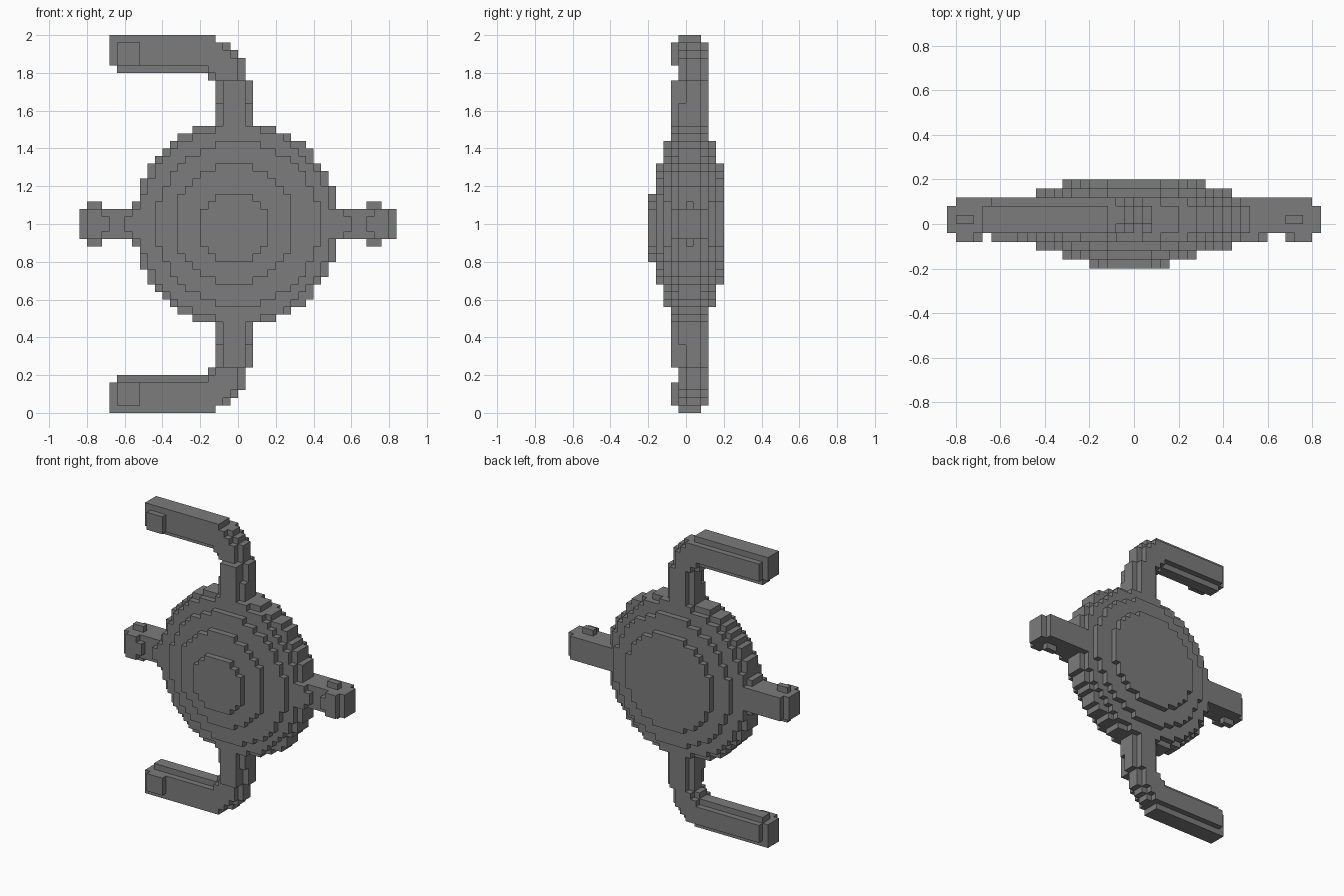
import bpy, bmesh
from itertools import product
from mathutils import Vector

UNIT = 0.04          # edge of one cube cell
claimed = set()      # cells already used by another part

cube = bpy.data.objects.get("Cube")
if cube:
    bpy.data.objects.remove(cube, do_unlink=True)

grey = bpy.data.materials.new("stone grey")
grey.use_nodes = True
colour = (0.2, 0.2, 0.2, 1)
grey.diffuse_color = colour
grey.node_tree.nodes["Principled BSDF"].inputs["Base Color"].default_value = colour


def box(x, y, z):
    """Cells inside three half-open integer ranges."""
    return set(product(range(*x), range(*y), range(*z)))


def disc(radius, y, cx=0.0, cz=1.0):
    """Cells of a round slab facing the front."""
    return {(i, j, k) for i, j, k in box((-15, 15), y, (10, 40))
            if ((i + .5) * UNIT - cx) ** 2 + ((k + .5) * UNIT - cz) ** 2 <= radius ** 2}


def flip(cells):
    """Mirror cells from the top half to the bottom half."""
    return {(i, j, 49 - k) for i, j, k in cells}


def build(name, cells):
    """Make an object from the outer skin of a set of cells."""
    cells = cells - claimed
    claimed.update(cells)
    bm = bmesh.new()
    verts = {}

    def vert(p):
        key = tuple(round(c) for c in p)
        if key not in verts:
            verts[key] = bm.verts.new(Vector(key) * UNIT)
        return verts[key]

    for cell in cells:
        for axis, side in product(range(3), (0, 1)):
            step = [0, 0, 0]
            step[axis] = 1 if side else -1
            if tuple(c + s for c, s in zip(cell, step)) in cells:
                continue
            u, v = Vector(), Vector()
            u[(axis + 1) % 3] = v[(axis + 2) % 3] = 1
            base = Vector(cell)
            base[axis] += side
            loop = [base, base + u, base + u + v, base + v]
            bm.faces.new([vert(p) for p in (loop if side else loop[::-1])])
    mesh = bpy.data.meshes.new(name)
    bm.to_mesh(mesh)
    bm.free()
    mesh.materials.append(grey)
    bpy.context.collection.objects.link(bpy.data.objects.new(name, mesh))


# Stepped round body: a wide rim with smaller plates in front and behind
build("body_rim", disc(.548, (-1, 2), -.01) | disc(.515, (-2, 3), -.01))
build("front_plate_large", disc(.438, (-3, -2)))
build("front_plate_medium", disc(.315, (-4, -3), -.02))
build("front_plate_small", disc(.18, (-5, -4), -.02, .98))
build("back_plate_large", disc(.438, (3, 4)))
build("back_plate_small", disc(.325, (4, 5)))

# Post above the body, with a raised spine and side rails
post = box((-2, 1), (-2, 3), (36, 44))
post |= box((-3, 2), (-1, 2), (36, 41)) | box((-3, 2), (0, 2), (41, 44))

# Rounded elbow, each row ending in a thinner tip
elbow = set()
for z, left, right in ((44, -4, 1), (45, -5, 1), (46, -6, 1), (47, -6, 0), (48, -6, -1)):
    elbow |= box((left + 1, right - 1), (-1, 3), (z, z + 1))
    elbow |= box((left, right), (0, 2), (z, z + 1))

# Bar with chamfered edges and a front pad near its tip
bar = box((-16, -5), (-1, 3), (46, 49)) | box((-17, -16), (-1, 2), (46, 50))
bar |= box((-16, -3), (-1, 2), (49, 50)) | box((-16, -4), (0, 2), (45, 46))
pad = box((-16, -13), (-2, -1), (46, 49))

for name, cells in (("post", post), ("elbow", elbow), ("bar", bar), ("bar_pad", pad)):
    build("upper_" + name, cells)
    build("lower_" + name, flip(cells))

# Side arms with end caps, front knobs and small pegs
for side, name in ((-1, "right"), (1, "left")):
    def span(a, b):
        return (a, b) if side > 0 else (-b, -a)
    build(name + "_arm", box(span(12, 20), (-1, 3), (23, 27)))
    build(name + "_arm_cap", box(span(20, 21), (-1, 2), (23, 27)))
    build(name + "_arm_knob", box(span(18, 20), (-2, -1), (23, 27))
          | box(span(17, 18), (-2, -1), (24, 26)))
    build(name + "_arm_root", box(span(12, 14), (-2, -1), (23, 27))
          | box(span(14, 15), (-2, -1), (24, 26)))
    peg = (17, 19) if side > 0 else (-20, -18)
    build(name + "_arm_peg", box(peg, (0, 1), (22, 28)))
